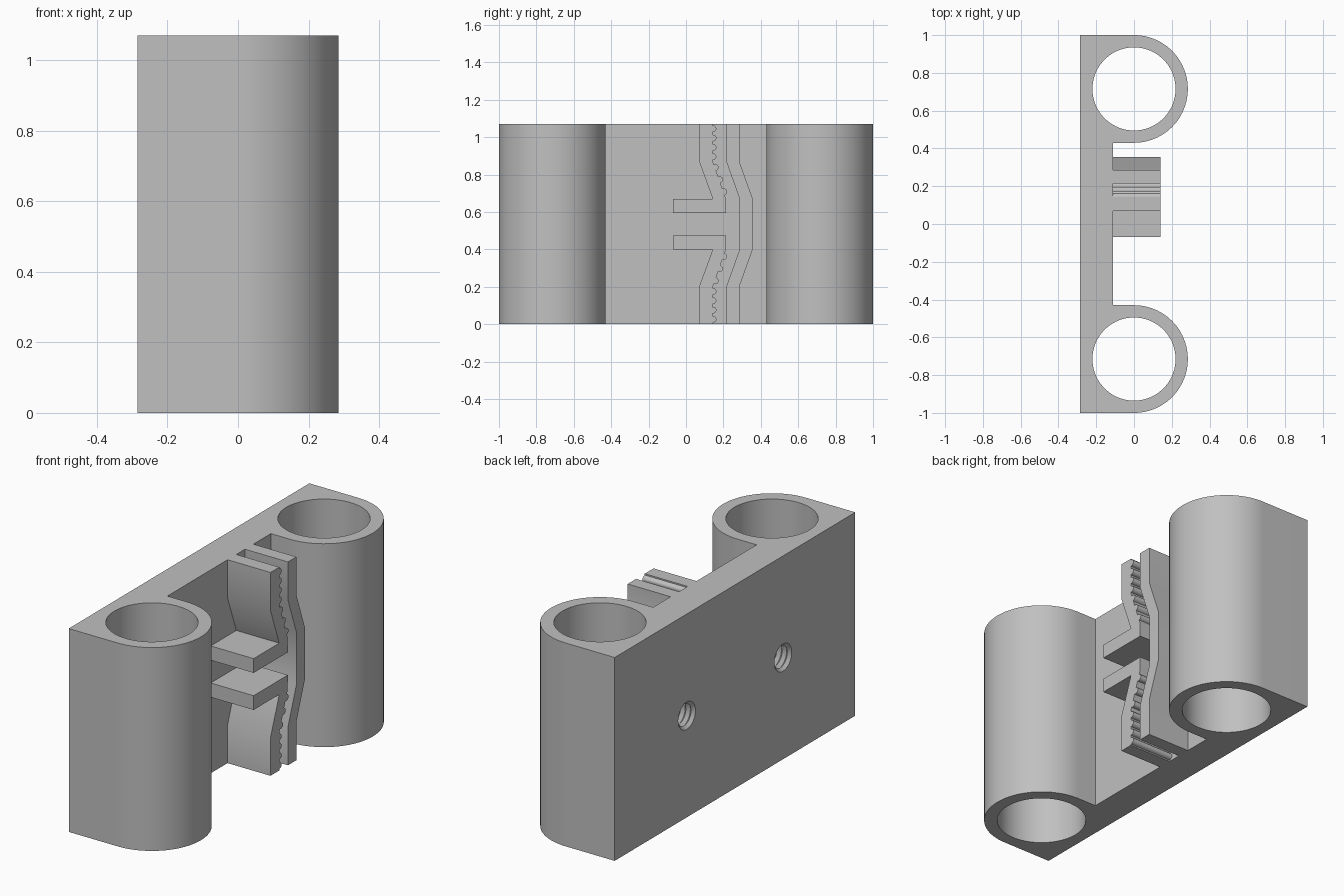
import bpy
import bmesh
from math import cos, sin, pi, radians, atan2, hypot
from mathutils import Matrix, Vector

if "Cube" in bpy.data.objects:
    bpy.data.objects.remove(bpy.data.objects["Cube"], do_unlink=True)

HEIGHT, MID = 1.07, 0.535
BACK, PLATE = -0.285, -0.11
ROD_Y, OUTER, BORE = 0.715, 0.285, 0.22
CLAMP_FRONT = 0.14

grey = bpy.data.materials.new("plain grey")
grey.use_nodes = True
colour = (0.53, 0.53, 0.53, 1)
grey.diffuse_color = colour
grey.node_tree.nodes["Principled BSDF"].inputs["Base Color"].default_value = colour


def finish(name, bm):
    """Turn a bmesh into a named object with clean normals."""
    bmesh.ops.recalc_face_normals(bm, faces=bm.faces)
    mesh = bpy.data.meshes.new(name)
    bm.to_mesh(mesh)
    bm.free()
    mesh.materials.append(grey)
    obj = bpy.data.objects.new(name, mesh)
    bpy.context.collection.objects.link(obj)
    return obj


def prism(name, points, direction):
    """Extrude a closed outline of 3D points along a direction."""
    bm = bmesh.new()
    face = bm.faces.new([bm.verts.new(p) for p in points])
    grown = bmesh.ops.extrude_face_region(bm, geom=[face])
    moved = [v for v in grown["geom"] if isinstance(v, bmesh.types.BMVert)]
    bmesh.ops.translate(bm, verts=moved, vec=Vector(direction))
    return finish(name, bm)


def activate(obj):
    bpy.ops.object.select_all(action="DESELECT")
    obj.select_set(True)
    bpy.context.view_layer.objects.active = obj


def smooth(obj):
    activate(obj)
    bpy.ops.object.shade_smooth_by_angle(angle=radians(35))


def cut(obj, cutter):
    """Subtract a cutter from an object, then discard the cutter."""
    cutter.hide_render = True
    activate(obj)
    mod = obj.modifiers.new("cut", "BOOLEAN")
    mod.operation = "DIFFERENCE"
    mod.solver = "EXACT"
    mod.object = cutter
    bpy.ops.object.modifier_apply(modifier=mod.name)
    bpy.data.objects.remove(cutter, do_unlink=True)


# Carriage body: plate with a rounded bearing housing at each end
def housing_arc(y):
    angles = [-pi / 2 + pi * i / 48 for i in range(49)]
    return [(OUTER * cos(a), y + OUTER * sin(a), 0) for a in angles]


inner = ROD_Y - OUTER
outline = [(BACK, -1, 0)] + housing_arc(-ROD_Y)
outline += [(PLATE, -inner, 0), (PLATE, inner, 0)]
outline += housing_arc(ROD_Y) + [(BACK, 1, 0)]
body = prism("carriage_body", outline, (0, 0, HEIGHT))

# Bearing bores through both housings
for side in (-1, 1):
    bm = bmesh.new()
    bmesh.ops.create_cone(bm, cap_ends=True, segments=96, radius1=BORE, radius2=BORE,
                          depth=HEIGHT + 0.2,
                          matrix=Matrix.Translation((0, side * ROD_Y, MID)))
    cut(body, finish("bore_cutter", bm))


# Blind threaded screw holes in the back, cut with ridged spindles
def thread_cutter(y):
    pitch, steps, segments = 0.03, 5, 32
    profile = [(BACK - pitch, 0.07)]
    for i in range(steps):
        x = BACK + i * pitch
        profile += [(x, 0.072), (x + pitch / 2, 0.056)]
    bm = bmesh.new()
    rings = []
    for x, r in profile:
        turn = [2 * pi * k / segments for k in range(segments)]
        rings.append([bm.verts.new((x, y + r * cos(a), MID + r * sin(a))) for a in turn])
    for a, b in zip(rings, rings[1:]):
        for k in range(segments):
            n = (k + 1) % segments
            bm.faces.new((a[k], a[n], b[n], b[k]))
    bm.faces.new(rings[0])
    bm.faces.new(rings[-1])
    return finish("thread_cutter", bm)


for side in (-1, 1):
    cut(body, thread_cutter(side * 0.4))
smooth(body)


def clamp_part(name, yz):
    """Extrude a (y, z) outline forward from the plate."""
    obj = prism(name, [(PLATE, y, z) for y, z in yz], (CLAMP_FRONT - PLATE, 0, 0))
    smooth(obj)
    return obj


def flip(yz):
    return [(y, HEIGHT - z) for y, z in yz]


# Bent rear wall of the belt clamp
edge = [(0.215, 0), (0.215, 0.2), (0.285, 0.395)]
edge += flip(edge)[::-1]
clamp_part("belt_clamp_wall", edge + [(y + 0.07, z) for y, z in reversed(edge)])


# Toothed jaws: rounded teeth spaced along a straight edge
def teeth(start, end, count, radius=0.018):
    dy, dz = end[0] - start[0], end[1] - start[1]
    length, heading = hypot(dy, dz), atan2(dz, dy)
    pts = []
    for i in range(count):
        t = (i + 0.5) / count
        cy, cz = start[0] + dy * t, start[1] + dz * t
        for k in range(9):
            a = heading + pi - pi * k / 8
            # bulge toward the rear wall, travelling along the edge
            along = radius * cos(pi - pi * k / 8)
            out = radius * 1.1 * sin(pi * k / 8)
            pts.append((cy + along * dy / length + out * dz / length,
                        cz + along * dz / length - out * dy / length))
    return pts


low, bend, top = (0.143, 0), (0.143, 0.2), (0.212, 0.395)
jaw = [(0.07, 0), low] + teeth(low, bend, 4) + [bend]
jaw += teeth(bend, top, 3) + [top, (0.215, 0.475), (-0.07, 0.475),
                             (-0.07, 0.4), (0.143, 0.4), (0.07, 0.2)]
clamp_part("lower_toothed_jaw", jaw)
clamp_part("upper_toothed_jaw", flip(jaw))
